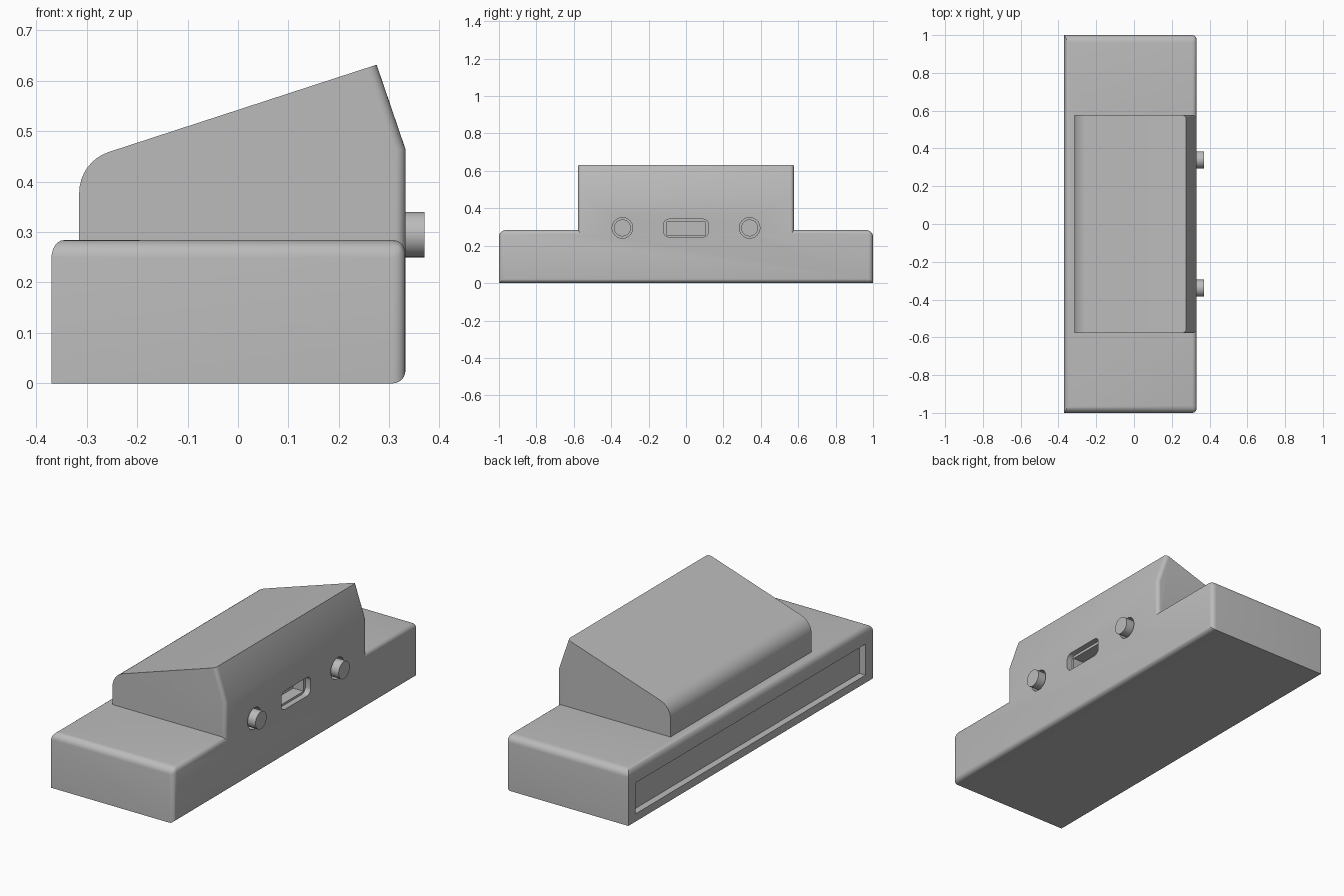
import bpy, bmesh, math
from mathutils import Matrix

cube = bpy.data.objects.get("Cube")
if cube:
    bpy.data.objects.remove(cube, do_unlink=True)

grey = bpy.data.materials.new("plain grey")
grey.use_nodes = True
colour = (0.5, 0.5, 0.5, 1)
grey.diffuse_color = colour
grey.node_tree.nodes["Principled BSDF"].inputs["Base Color"].default_value = colour

LEFT, RIGHT, TOP = -0.37, 0.332, 0.284


def make(name, bm):
    bmesh.ops.recalc_face_normals(bm, faces=bm.faces)
    mesh = bpy.data.meshes.new(name)
    bm.to_mesh(mesh)
    bm.free()
    mesh.materials.append(grey)
    ob = bpy.data.objects.new(name, mesh)
    bpy.context.collection.objects.link(ob)
    return ob


def apply(ob, kind, **settings):
    mod = ob.modifiers.new(kind.lower(), kind)
    for key, value in settings.items():
        setattr(mod, key, value)
    bpy.ops.object.select_all(action='DESELECT')
    bpy.context.view_layer.objects.active = ob
    ob.select_set(True)
    bpy.ops.object.modifier_apply(modifier=mod.name)


def combine(ob, other, operation):
    apply(ob, 'BOOLEAN', object=other, operation=operation, solver='EXACT')
    bpy.data.objects.remove(other, do_unlink=True)


def box(name, x0, x1, y0, y1, z0, z1):
    bm = bmesh.new()
    bmesh.ops.create_cube(bm, size=1)
    bm.transform(Matrix.Translation(((x0 + x1) / 2, (y0 + y1) / 2, (z0 + z1) / 2))
                 @ Matrix.Diagonal((x1 - x0, y1 - y0, z1 - z0, 1)))
    return make(name, bm)


def round_edges(ob, width, rule):
    """Round the edges whose midpoint and direction satisfy the rule."""
    weights = ob.data.attributes.new("bevel_weight_edge", 'FLOAT', 'EDGE')
    verts = ob.data.vertices
    for edge in ob.data.edges:
        a, b = (verts[i].co for i in edge.vertices)
        weights.data[edge.index].value = rule((a + b) / 2, (b - a).normalized())
    apply(ob, 'BEVEL', width=width, segments=6, limit_method='WEIGHT')


def cylinder(name, x0, x1, y, z, radius):
    bm = bmesh.new()
    bmesh.ops.create_cone(bm, cap_ends=True, segments=48, radius1=radius,
                          radius2=radius, depth=x1 - x0)
    bm.transform(Matrix.Translation(((x0 + x1) / 2, y, z))
                 @ Matrix.Rotation(math.pi / 2, 4, 'Y'))
    return make(name, bm)


# Long base with softened ends and button face
def base_rule(mid, way):
    if mid.z > TOP - 0.01 and abs(mid.y) > 0.9:
        return 1.0
    if mid.x > RIGHT - 0.01 or (mid.z > TOP - 0.01 and mid.x < LEFT + 0.01):
        return 0.62
    return 0.0


body = box("body", LEFT, RIGHT, -1, 1, 0, TOP)
round_edges(body, 0.04, base_rule)

# Sloping hood, extruded from its side profile
profile = [(RIGHT, 0.1), (RIGHT, 0.465), (0.275, 0.632), (-0.25, 0.461)]
tilt = math.radians(108)
radius = 0.085
centre = (-0.315 + radius, 0.461 - radius + 0.002)
for i in range(9):
    angle = tilt + (math.pi - tilt) * i / 8
    profile.append((centre[0] + radius * math.cos(angle),
                    centre[1] + radius * math.sin(angle)))
profile.pop(3)
profile.append((-0.315, 0.1))
bm = bmesh.new()
face = bm.faces.new([bm.verts.new((x, -0.577, z)) for x, z in profile])
new = bmesh.ops.extrude_face_region(bm, geom=[face])["geom"]
bmesh.ops.translate(bm, vec=(0, 1.154, 0),
                    verts=[v for v in new if isinstance(v, bmesh.types.BMVert)])
hood = make("hood", bm)
round_edges(hood, 0.02, lambda mid, way: float(
    abs(mid.y) > 0.5 and mid.x > 0.28 and abs(way.z) > 0.5))
combine(body, hood, 'UNION')

# Shallow recess along the plain long side
combine(body, box("recess_cutter", LEFT - 0.1, LEFT + 0.035,
                  -0.94, 0.94, 0.04, 0.2), 'DIFFERENCE')

# Rounded port with a narrower inner opening
port = box("port_cutter", RIGHT - 0.03, RIGHT + 0.1, -0.12, 0.12, 0.246, 0.342)
round_edges(port, 0.03, lambda mid, way: float(abs(way.x) > 0.9))
combine(body, port, 'DIFFERENCE')
combine(body, box("port_inner_cutter", RIGHT - 0.09, RIGHT,
                  -0.105, 0.105, 0.257, 0.328), 'DIFFERENCE')

# Two push buttons, each in its own socket
buttons = []
for side, y in (("right", -0.34), ("left", 0.34)):
    combine(body, cylinder("socket_cutter", RIGHT - 0.04, RIGHT + 0.1,
                           y, 0.295, 0.055), 'DIFFERENCE')
    buttons.append(cylinder(side + "_button", RIGHT - 0.045, 0.37, y, 0.295, 0.045))

for ob in [body] + buttons:
    bpy.ops.object.select_all(action='DESELECT')
    bpy.context.view_layer.objects.active = ob
    ob.select_set(True)
    bpy.ops.object.shade_smooth_by_angle(angle=math.radians(30))
